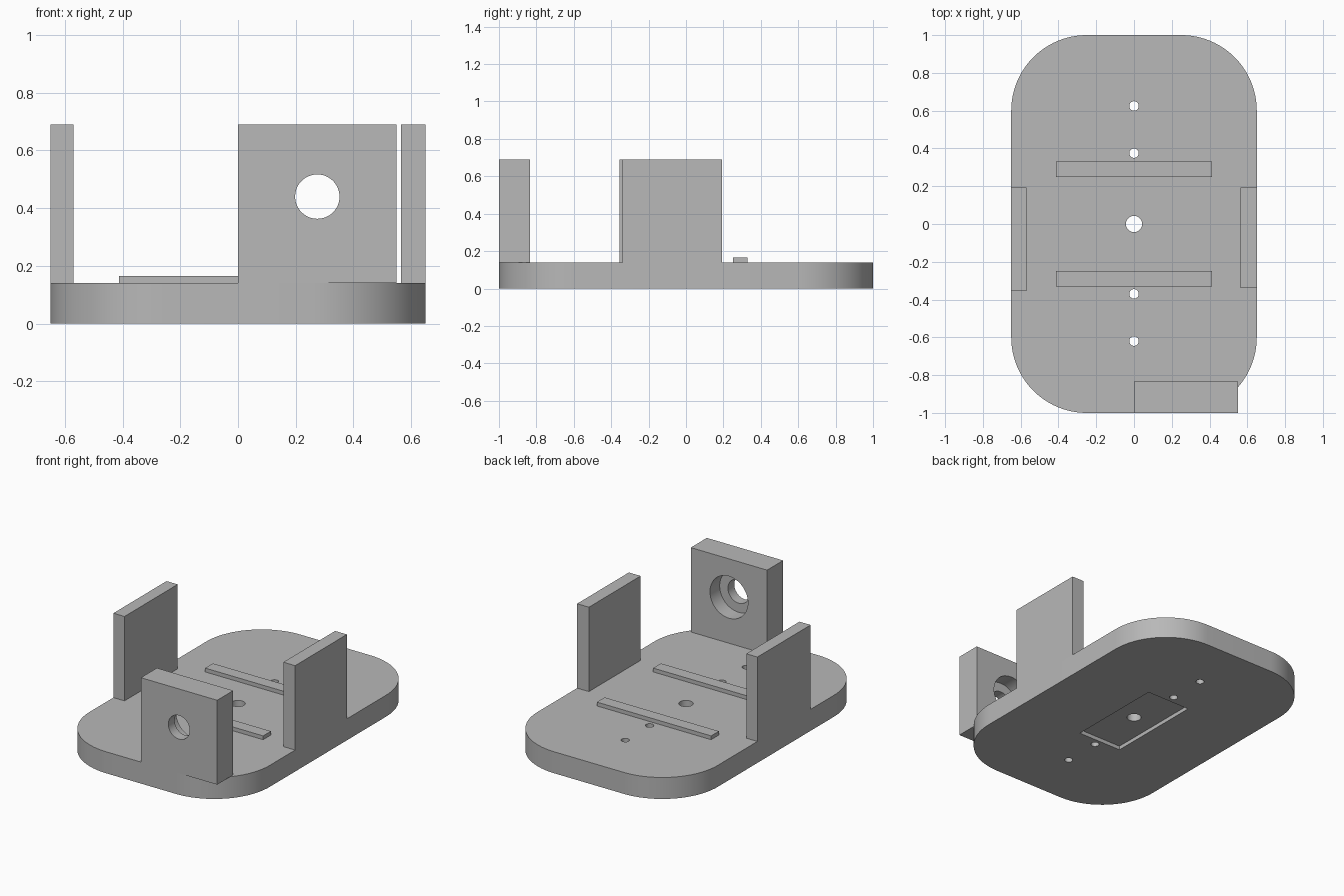
import bpy, bmesh, math
from mathutils import Matrix, Vector

if "Cube" in bpy.data.objects:
    bpy.data.objects.remove(bpy.data.objects["Cube"], do_unlink=True)

grey = bpy.data.materials.new("plain grey")
grey.use_nodes = True
grey.diffuse_color = (0.48, 0.48, 0.48, 1)
grey.node_tree.nodes["Principled BSDF"].inputs["Base Color"].default_value = grey.diffuse_color

PLATE = 0.14   # plate top
TOP = 0.69     # top of the uprights


def to_object(name, bm):
    mesh = bpy.data.meshes.new(name)
    bm.to_mesh(mesh)
    bm.free()
    mesh.materials.append(grey)
    obj = bpy.data.objects.new(name, mesh)
    bpy.context.collection.objects.link(obj)
    return obj


def box(name, x, y, z, corner=0):
    """Box from three ranges, with optional rounded vertical corners."""
    bm = bmesh.new()
    bmesh.ops.create_cube(bm, size=1)
    for v in bm.verts:
        v.co = Vector([(a + b) / 2 + c * (b - a) for c, (a, b) in zip(v.co, (x, y, z))])
    if corner:
        upright = [e for e in bm.edges if abs(e.verts[0].co.z - e.verts[1].co.z) > 0.01]
        bmesh.ops.bevel(bm, geom=upright, offset=corner, segments=24, profile=0.5,
                        affect='EDGES')
    return to_object(name, bm)


def cylinder(name, radius, depth, centre, axis='Z'):
    bm = bmesh.new()
    turn = Matrix.Rotation(math.pi / 2, 4, 'X') if axis == 'Y' else Matrix()
    bmesh.ops.create_cone(bm, cap_ends=True, segments=48, radius1=radius, radius2=radius,
                          depth=depth, matrix=Matrix.Translation(centre) @ turn)
    return to_object(name, bm)


def activate(obj):
    bpy.ops.object.select_all(action='DESELECT')
    obj.select_set(True)
    bpy.context.view_layer.objects.active = obj


def cut(obj, cutter):
    cutter.hide_render = True
    mod = obj.modifiers.new("cut", 'BOOLEAN')
    mod.operation, mod.solver, mod.object = 'DIFFERENCE', 'EXACT', cutter
    activate(obj)
    bpy.ops.object.modifier_apply(modifier=mod.name)
    bpy.data.objects.remove(cutter, do_unlink=True)


def smooth(obj):
    activate(obj)
    bpy.ops.object.shade_smooth_by_angle(angle=math.radians(30))


# Rounded base plate with a shallow pocket underneath and a row of holes
plate = box("base_plate", (-0.65, 0.65), (-1, 1), (0, PLATE), corner=0.4)
cut(plate, box("pocket_cutter", (-0.157, 0.157), (-0.325, 0.325), (-0.1, 0.025)))
for y, radius in ((0, 0.043), (0.625, 0.025), (0.375, 0.025), (-0.37, 0.025), (-0.62, 0.025)):
    cut(plate, cylinder("hole_cutter", radius, 1, (0, y, 0)))
smooth(plate)

# Front post with a through hole, widened from behind
post = box("front_post", (0, 0.55), (-1, -0.835), (PLATE, TOP))
cut(post, cylinder("bore_cutter", 0.077, 1, (0.275, -1, 0.44), 'Y'))
cut(post, cylinder("counterbore_cutter", 0.137, 0.2, (0.275, -0.835, 0.44), 'Y'))
smooth(post)

# Side walls
box("right_wall", (-0.65, -0.57), (-0.355, 0.193), (PLATE, TOP))
box("left_wall", (0.565, 0.65), (-0.34, 0.193), (PLATE, TOP))

# Raised cross bars
for name, y in (("front_bar", -0.29), ("back_bar", 0.29)):
    box(name, (-0.412, 0.412), (y - 0.04, y + 0.04), (PLATE, 0.165))
